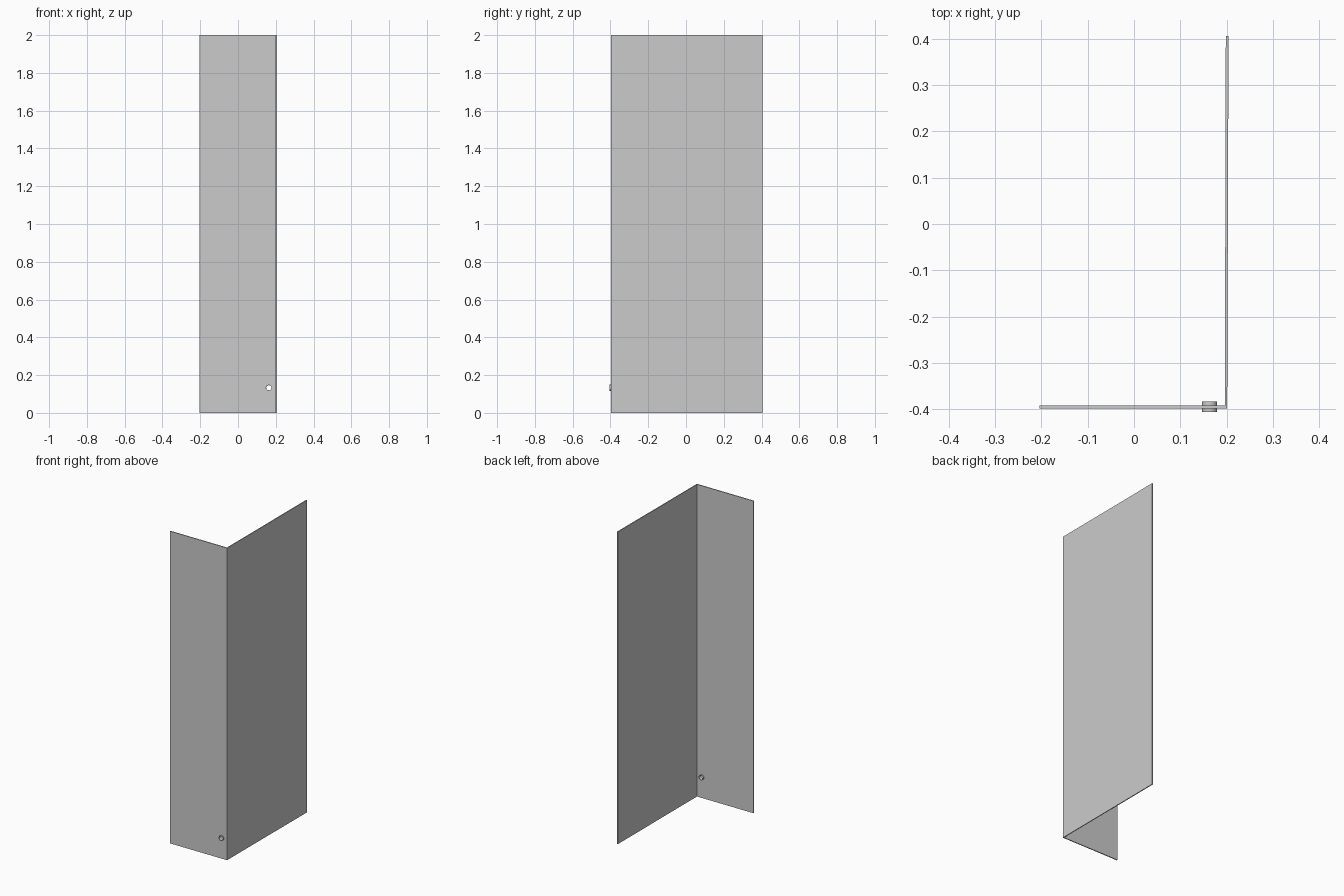
import bpy, bmesh
from math import sin, cos, pi

if "Cube" in bpy.data.objects:
    bpy.data.objects.remove(bpy.data.objects["Cube"])

HOLE_X, HOLE_Z, SIDES = 0.163, 0.133, 24


def make_object(name, bm):
    bmesh.ops.recalc_face_normals(bm, faces=bm.faces)
    mesh = bpy.data.meshes.new(name)
    bm.to_mesh(mesh)
    bm.free()
    obj = bpy.data.objects.new(name, mesh)
    bpy.context.collection.objects.link(obj)
    return obj


def lathe(name, profile):
    """Turn a closed (radius, y) profile around the hole axis."""
    bm = bmesh.new()
    rings = []
    for i in range(SIDES):
        a = 2 * pi * i / SIDES
        rings.append([bm.verts.new((HOLE_X + r * cos(a), y, HOLE_Z + r * sin(a)))
                      for r, y in profile])
    n = len(profile)
    for i in range(SIDES):
        p, q = rings[i], rings[(i + 1) % SIDES]
        for j in range(n):
            k = (j + 1) % n
            bm.faces.new((p[j], p[k], q[k], q[j]))
    return make_object(name, bm)


# Folded sheet: narrow front panel and wide side panel
outline = [(-0.204, -0.398), (0.201, -0.398), (0.204, 0.406),
           (0.198, 0.406), (0.196, -0.392), (-0.204, -0.392)]
bm = bmesh.new()
base = bm.faces.new([bm.verts.new((x, y, 0)) for x, y in outline])
ext = bmesh.ops.extrude_face_region(bm, geom=[base])
top = [v for v in ext["geom"] if isinstance(v, bmesh.types.BMVert)]
bmesh.ops.translate(bm, verts=top, vec=(0, 0, 2))
panel = make_object("folded_panel", bm)

# Hole through the front panel
bpy.ops.mesh.primitive_cylinder_add(vertices=SIDES, radius=0.0145, depth=0.1,
                                    location=(HOLE_X, -0.395, HOLE_Z),
                                    rotation=(pi / 2, 0, 0))
cutter = bpy.context.object
cutter.name = "hole_cutter"
cut = panel.modifiers.new("hole", 'BOOLEAN')
cut.operation = 'DIFFERENCE'
cut.object = cutter
bpy.context.view_layer.objects.active = panel
bpy.ops.object.modifier_apply(modifier=cut.name)
bpy.data.objects.remove(cutter, do_unlink=True)

# Grommet lining the hole
lathe("grommet", [(0.0135, -0.406), (0.0165, -0.406),
                  (0.0165, -0.383), (0.0135, -0.383)])
grommet = bpy.data.objects["grommet"]
bpy.ops.object.select_all(action='DESELECT')
grommet.select_set(True)
bpy.context.view_layer.objects.active = grommet
bpy.ops.object.shade_smooth_by_angle()
